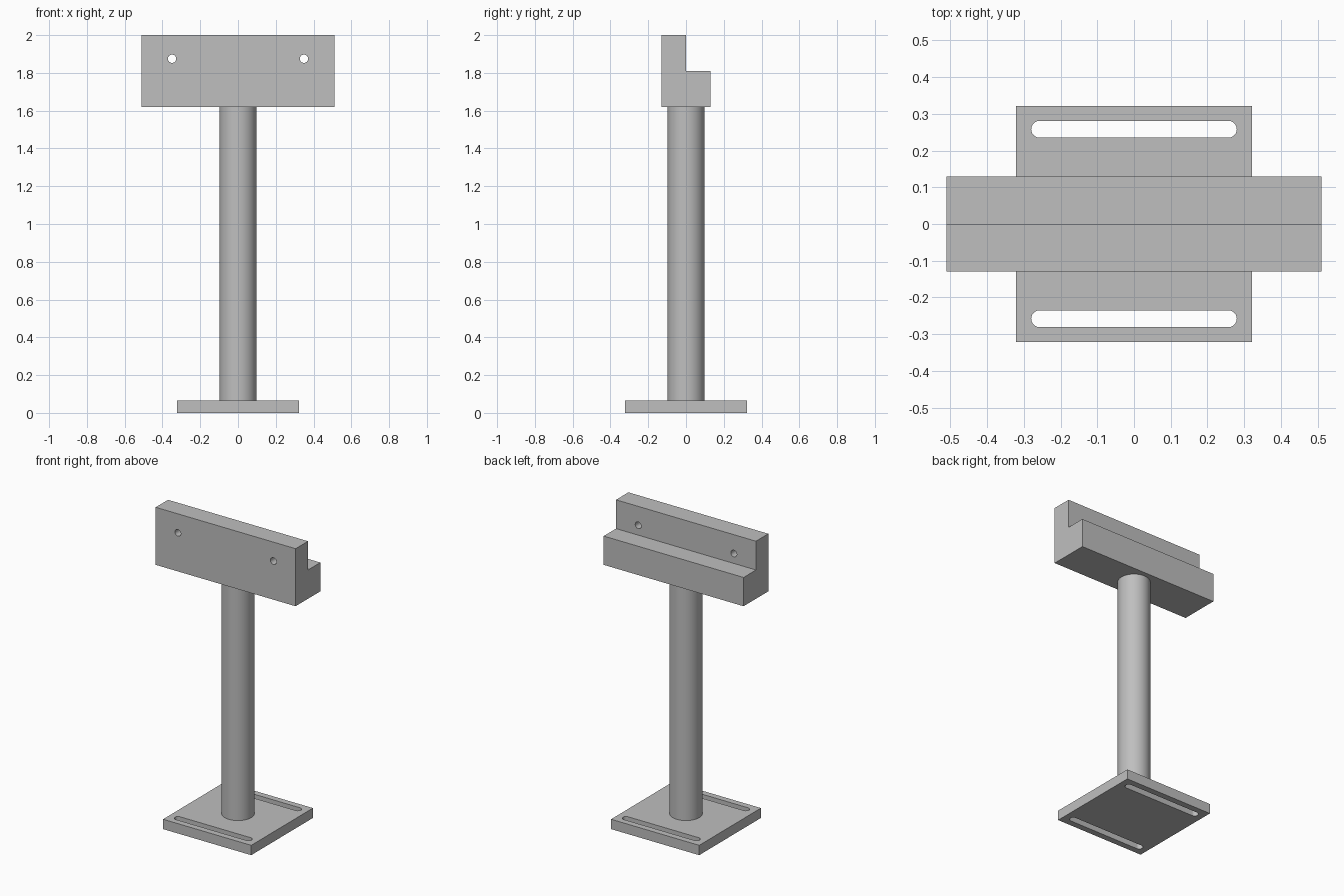
import bpy, bmesh, math
from mathutils import Matrix

if "Cube" in bpy.data.objects:
    bpy.data.objects.remove(bpy.data.objects["Cube"])

grey = bpy.data.materials.new("plain_grey")
grey.diffuse_color = (0.52, 0.52, 0.52, 1)
grey.use_nodes = True
grey.node_tree.nodes["Principled BSDF"].inputs["Base Color"].default_value = grey.diffuse_color


def prism(name, outline, depth, matrix):
    """Extrude a closed XY outline along +Z, then place it with a matrix."""
    bm = bmesh.new()
    face = bm.faces.new([bm.verts.new((x, y, 0)) for x, y in outline])
    out = bmesh.ops.extrude_face_region(bm, geom=[face])
    verts = [v for v in out["geom"] if isinstance(v, bmesh.types.BMVert)]
    bmesh.ops.translate(bm, verts=verts, vec=(0, 0, depth))
    bm.transform(matrix)
    bmesh.ops.recalc_face_normals(bm, faces=bm.faces)
    mesh = bpy.data.meshes.new(name)
    bm.to_mesh(mesh)
    bm.free()
    mesh.materials.append(grey)
    obj = bpy.data.objects.new(name, mesh)
    bpy.context.collection.objects.link(obj)
    return obj


def stadium(half_length, r, n=16):
    """Rounded slot outline; a zero half length gives a circle."""
    pts = []
    for side, start in ((1, -math.pi / 2), (-1, math.pi / 2)):
        last = n + 1 if half_length else n
        for i in range(last):
            a = start + math.pi * i / n
            pts.append((side * half_length + r * math.cos(a), r * math.sin(a)))
    return pts


def cut(obj, cutters):
    for c in cutters:
        mod = obj.modifiers.new("cut", 'BOOLEAN')
        mod.operation, mod.solver, mod.object = 'DIFFERENCE', 'EXACT', c
        bpy.context.view_layer.objects.active = obj
        bpy.ops.object.modifier_apply(modifier=mod.name)
        bpy.data.objects.remove(c)


def smooth(obj):
    bpy.ops.object.select_all(action='DESELECT')
    obj.select_set(True)
    bpy.context.view_layer.objects.active = obj
    bpy.ops.object.shade_smooth_by_angle(angle=math.radians(30))


# Square base plate with four rounded mounting slots
H, T = 0.322, 0.065
base = prism("base_plate", [(-H, -H), (H, -H), (H, H), (-H, H)], T, Matrix())
slots = []
for s in (-1, 1):
    slots.append(prism("slot_cutter", stadium(0.257, 0.023), 0.2,
                       Matrix.Translation((0, s * 0.258, -0.05))))
    slots.append(prism("slot_cutter", stadium(0.171, 0.023), 0.2,
                       Matrix.Translation((s * 0.258, 0, -0.05)) @ Matrix.Rotation(math.pi / 2, 4, 'Z')))
cut(base, slots)

# Round post
post = prism("post", stadium(0, 0.098, 32), 1.62 - T, Matrix.Translation((0, 0, T)))

# Stepped head block: side profile (y, z) extruded along x
to_x = Matrix(((0, 0, 1, -0.511), (1, 0, 0, 0), (0, 1, 0, 0), (0, 0, 0, 1)))
profile = [(-0.129, 1.62), (0.129, 1.62), (0.129, 1.81),
           (0, 1.81), (0, 2.0), (-0.129, 2.0)]
head = prism("head_block", profile, 1.022, to_x)
cut(head, [prism("bolt_hole_cutter", stadium(0, 0.022), 0.4,
                 Matrix.Translation((s * 0.349, 0.2, 1.875)) @ Matrix.Rotation(math.pi / 2, 4, 'X'))
           for s in (-1, 1)])

for part in (base, post, head):
    smooth(part)
